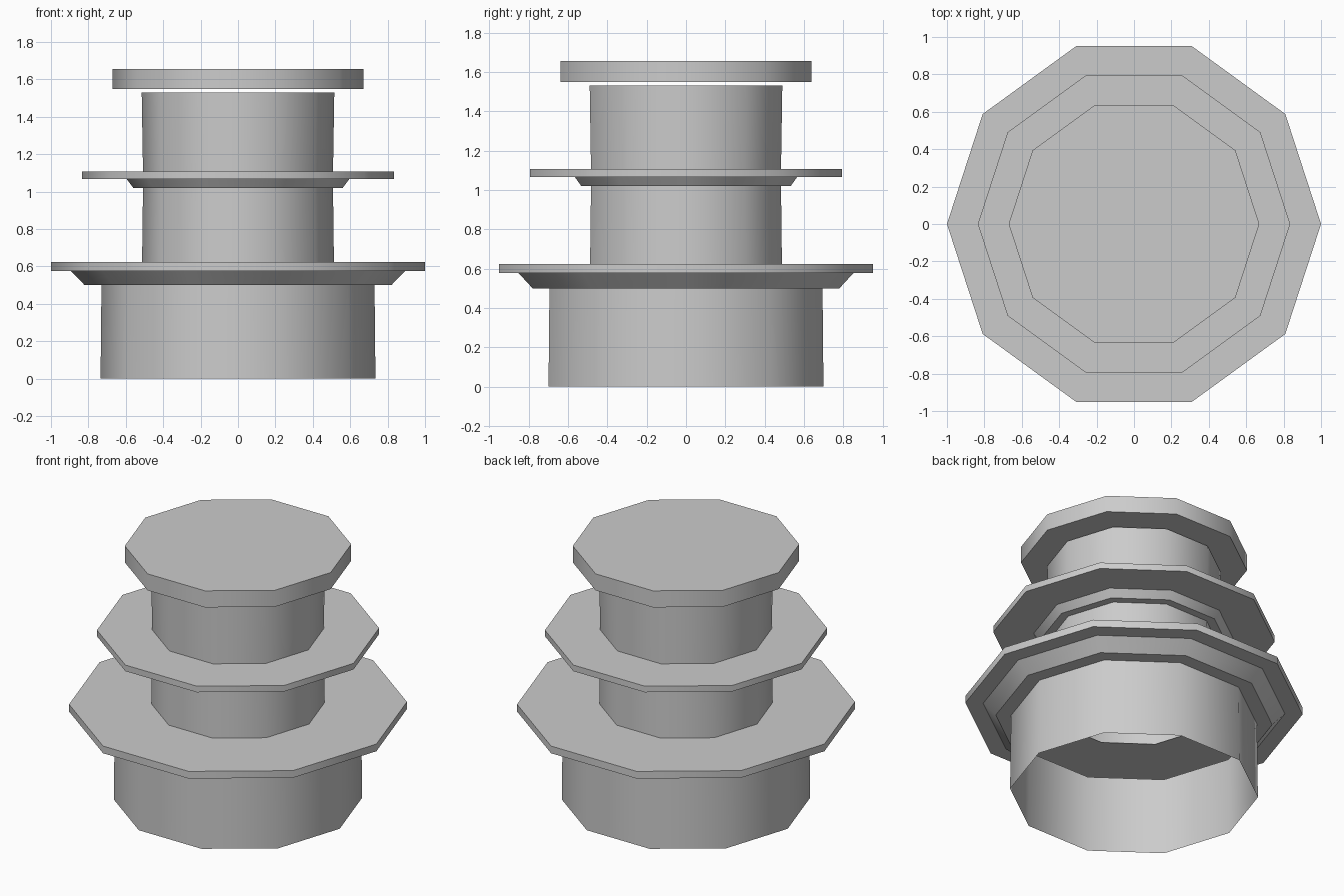
import bpy, bmesh, math

if "Cube" in bpy.data.objects:
    bpy.data.objects.remove(bpy.data.objects["Cube"])

SIDES = 10


def lathe(name, profile, cap=False):
    """Revolve a (radius, z) profile into a ten-sided shell; optionally close both ends."""
    bm = bmesh.new()
    rings = []
    for r, z in profile:
        angles = [2 * math.pi * i / SIDES for i in range(SIDES)]
        rings.append([bm.verts.new((r * math.cos(a), r * math.sin(a), z)) for a in angles])
    for lo, hi in zip(rings, rings[1:]):
        for i in range(SIDES):
            j = (i + 1) % SIDES
            bm.faces.new((lo[i], lo[j], hi[j], hi[i]))
    if cap:
        bm.faces.new(rings[0][::-1])
        bm.faces.new(rings[-1])
    mesh = bpy.data.meshes.new(name)
    bm.to_mesh(mesh)
    bm.free()
    obj = bpy.data.objects.new(name, mesh)
    bpy.context.collection.objects.link(obj)
    bpy.ops.object.select_all(action='DESELECT')
    obj.select_set(True)
    bpy.context.view_layer.objects.active = obj
    bpy.ops.object.shade_smooth_by_angle(angle=math.radians(40))
    return obj


# Open drums, stacked
lathe("base_drum", [(0.735, 0), (0.73, 0.5)])
lathe("middle_drum", [(0.513, 0.62), (0.508, 1.02)])
lathe("upper_drum", [(0.508, 1.105), (0.515, 1.53)])

# Flanges: flat underside, bevelled support, thin plate with central opening
lathe("lower_flange", [(0.73, 0.5), (0.82, 0.5), (0.895, 0.577),
                       (1.0, 0.577), (1.0, 0.624), (0.513, 0.624)])
lathe("upper_flange", [(0.508, 1.02), (0.56, 1.02), (0.595, 1.067),
                       (0.835, 1.067), (0.835, 1.107), (0.508, 1.107)])

# Lid floating just above the upper drum
lathe("lid", [(0.67, 1.548), (0.67, 1.656)], cap=True)
